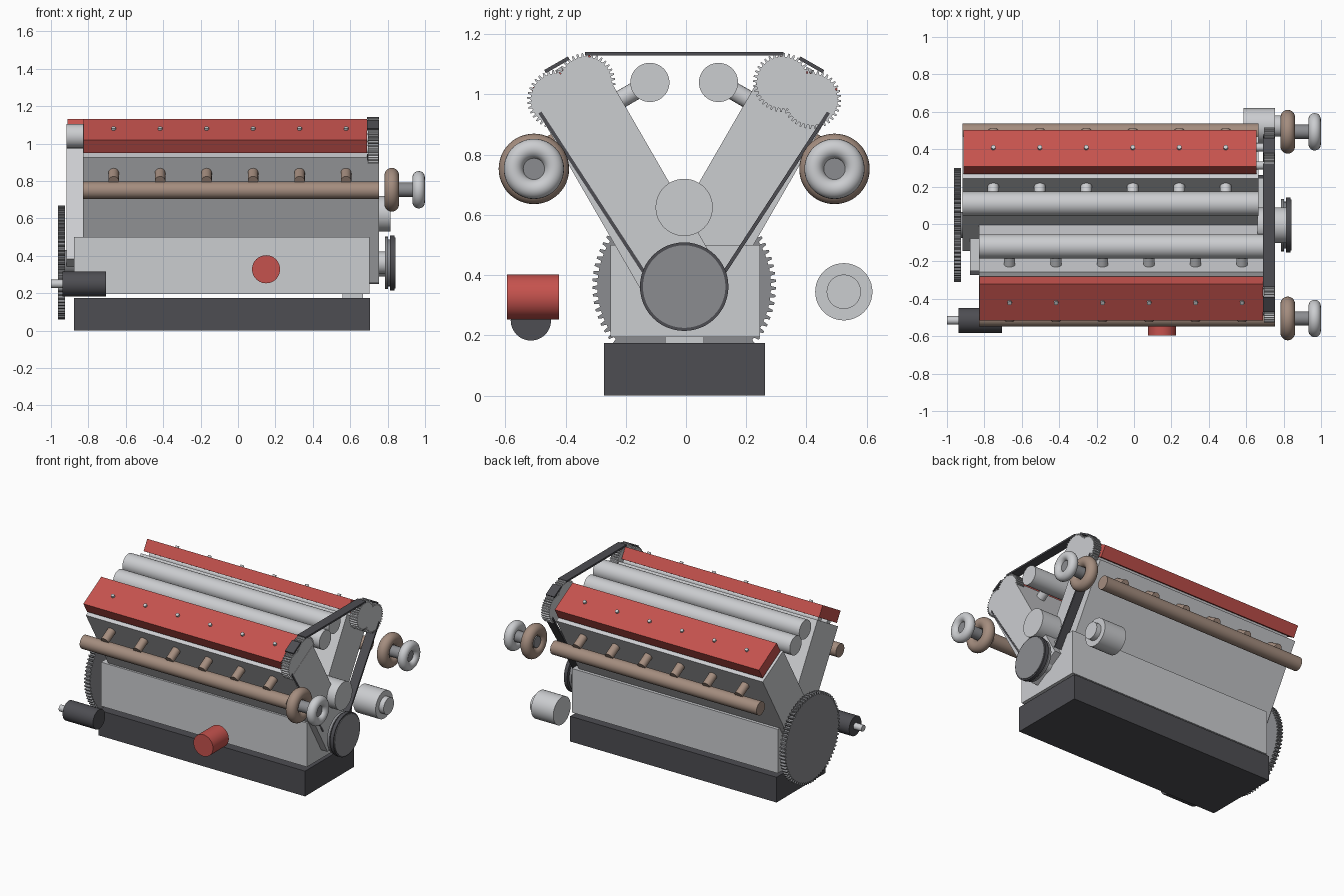
import bpy, bmesh, math
from mathutils import Vector, Matrix

old = bpy.data.objects.get("Cube")
if old:
    bpy.data.objects.remove(old, do_unlink=True)

YC, CRANK_Z = -0.006, 0.362          # engine mid plane and crank height
TILT = math.radians(30)
X = Vector((1, 0, 0))


def material(name, color):
    m = bpy.data.materials.new(name)
    m.use_nodes = True
    m.diffuse_color = (*color, 1)
    m.node_tree.nodes["Principled BSDF"].inputs["Base Color"].default_value = (*color, 1)
    return m


ALLOY = material("light alloy", (0.6, 0.61, 0.63))
STEEL = material("mid grey steel", (0.26, 0.265, 0.28))
DARK = material("dark grey", (0.075, 0.075, 0.085))
RED = material("red paint", (0.56, 0.085, 0.075))
BROWN = material("exhaust brown", (0.37, 0.265, 0.21))
parts = []


def finish(name, bm, mat):
    bmesh.ops.recalc_face_normals(bm, faces=bm.faces)
    mesh = bpy.data.meshes.new(name)
    bm.to_mesh(mesh)
    bm.free()
    mesh.materials.append(mat)
    ob = bpy.data.objects.new(name, mesh)
    bpy.context.collection.objects.link(ob)
    parts.append(ob)
    return ob


def prism(name, points, x0, x1, mat):
    """Extrude a y-z outline along x."""
    bm = bmesh.new()
    face = bm.faces.new([bm.verts.new((x0, y, z)) for y, z in points])
    new = bmesh.ops.extrude_face_region(bm, geom=[face])["geom"]
    bmesh.ops.translate(bm, vec=X * (x1 - x0),
                        verts=[v for v in new if isinstance(v, bmesh.types.BMVert)])
    return finish(name, bm, mat)


def box(name, x, y, z, mat):
    return prism(name, [(y[0], z[0]), (y[1], z[0]), (y[1], z[1]), (y[0], z[1])], *x, mat)


def rod(name, a, b, r, mat, sides=32):
    """Cylinder between two points."""
    a, b = Vector(a), Vector(b)
    bm = bmesh.new()
    turn = (b - a).to_track_quat('Z', 'Y').to_matrix().to_4x4()
    bmesh.ops.create_cone(bm, cap_ends=True, segments=sides, radius1=r, radius2=r,
                          depth=(b - a).length, matrix=Matrix.Translation((a + b) / 2) @ turn)
    return finish(name, bm, mat)


def disc(name, x0, x1, y, z, r, mat, sides=48):
    return rod(name, (x0, y, z), (x1, y, z), r, mat, sides)


def gear(name, x0, x1, y, z, r, depth, teeth, mat):
    outline = []
    for i in range(teeth):
        for frac, rad in ((0, r - depth), (0.4, r - depth), (0.55, r), (0.85, r)):
            t = math.tau * (i + frac) / teeth
            outline.append((y + rad * math.cos(t), z + rad * math.sin(t)))
    return prism(name, outline, x0, x1, mat)


def ring(name, x, y, z, major, minor, mat):
    """Torus around the x axis."""
    bpy.ops.mesh.primitive_torus_add(location=(x, y, z), rotation=(0, math.pi / 2, 0),
                                     major_radius=major, minor_radius=minor,
                                     major_segments=48, minor_segments=20)
    ob = bpy.context.object
    ob.name = name
    ob.data.materials.append(mat)
    parts.append(ob)


def strip(name, a, b, mat=DARK, thick=0.012):
    """Flat belt run between two y-z points."""
    a, b = Vector(a), Vector(b)
    n = (b - a).orthogonal().normalized() * thick / 2
    prism(name, [a + n, b + n, b - n, a - n], 0.69, 0.755, mat)


# Sump and crankcase
box("oil_pan", (-0.878, 0.705), (-0.272, 0.262), (0, 0.175), DARK)
box("crankcase", (-0.876, 0.704), (-0.25, 0.245), (0.195, 0.5), ALLOY)
box("oil_pickup", (0.56, 0.667), (-0.07, 0.06), (0.17, 0.2), ALLOY)

# Flywheel and crank ends
gear("flywheel", -0.963, -0.925, YC, 0.364, 0.305, 0.017, 75, STEEL)
disc("rear_crank_hub", -0.93, -0.86, YC, CRANK_Z, 0.07, STEEL)
disc("front_crank_hub", 0.69, 0.79, YC, CRANK_Z, 0.06, ALLOY)
disc("pulley_rear_flange", 0.785, 0.803, YC, CRANK_Z, 0.14, STEEL)
disc("pulley_groove", 0.8, 0.818, YC, CRANK_Z, 0.125, STEEL)
disc("pulley_rim", 0.813, 0.838, YC, CRANK_Z, 0.147, DARK)
disc("pulley_face", 0.83, 0.842, YC, CRANK_Z, 0.137, STEEL)
disc("water_pump", 0.66, 0.815, YC, 0.625, 0.095, ALLOY)

# Two staggered cylinder banks with everything that hangs on them
for side, label, shift in ((-1, "right", 0.0), (1, "left", -0.087)):

    def at(d, off):
        """Bank point: d along its axis, off outward from the axis."""
        return (YC + side * (d * math.sin(TILT) + off * math.cos(TILT)),
                CRANK_Z + d * math.cos(TILT) - off * math.sin(TILT))

    def slab(name, d0, d1, half, x0, x1, mat):
        prism(label + name, [at(d0, -half), at(d0, half), at(d1, half), at(d1, -half)],
              x0 + shift, x1 + shift, mat)

    def mid(y, z):
        return (YC + side * y, z)

    slab("_cylinder_block", -0.05, 0.552, 0.13, -0.83, 0.753, ALLOY)
    slab("_cylinder_head", 0.552, 0.725, 0.13, -0.83, 0.753, ALLOY)
    cover_end = 0.69 if side < 0 else 0.742
    slab("_valve_cover", 0.743, 0.824, 0.113, -0.825, cover_end, RED)

    # Camshafts and their timing gears
    for k, off in enumerate((-0.056, 0.056)):
        y, z = at(0.75, off)
        disc(f"{label}_camshaft_{k}", -0.8 + shift, 0.7, *at(0.735, off), 0.022, ALLOY, 16)
        gear(f"{label}_cam_gear_{k}", 0.695, 0.752, y, z, 0.098, 0.012, 36, ALLOY)

    # Intake plenum and exhaust manifold
    disc(label + "_intake_plenum", -0.83 + shift, 0.753 + shift, *mid(0.114, 1.04), 0.065, ALLOY)
    disc(label + "_exhaust_pipe", -0.83 + shift, 0.753 + shift, *mid(0.497, 0.75), 0.046, BROWN)

    # Per-cylinder runners and cover bolts
    for i in range(6):
        x = -0.665 + 0.2485 * i + shift
        rod(f"{label}_intake_runner_{i}", (x, *mid(0.114, 1.04)), (x, *mid(0.27, 0.95)),
            0.03, ALLOY, 20)
        rod(f"{label}_exhaust_runner_{i}", (x, *mid(0.505, 0.8)), (x, *mid(0.39, 0.866)),
            0.028, BROWN, 20)
        rod(f"{label}_cover_bolt_{i}", (x, *at(0.815, 0)), (x, *at(0.836, 0)), 0.012, ALLOY, 12)

    # Turbocharger
    y, z = mid(0.499, 0.753)
    ring(label + "_turbine_housing", 0.822, y, z, 0.078, 0.039, BROWN)
    ring(label + "_compressor_housing", 0.966, y, z, 0.067, 0.033, ALLOY)
    disc(label + "_turbo_shaft", 0.795, 0.975, y, z, 0.038, STEEL)

    # Timing belt runs
    strip(label + "_belt_long_run", mid(0.479, 0.94), mid(0.135, 0.412))
    strip(label + "_belt_short_run", mid(0.462, 1.076), mid(0.383, 1.121))

strip("belt_top_run", (YC - 0.33, 1.135), (YC + 0.33, 1.135))

# Accessories
disc("alternator", 0.585, 0.755, 0.524, 0.345, 0.095, ALLOY)
disc("alternator_boss", 0.75, 0.79, 0.524, 0.345, 0.057, ALLOY)
rod("oil_filter", (0.15, -0.595, 0.328), (0.15, -0.422, 0.328), 0.075, RED, 48)
disc("starter_motor", -0.938, -0.705, -0.515, 0.25, 0.067, DARK)
disc("starter_shaft", -1.0, -0.93, -0.515, 0.25, 0.022, ALLOY)

# Smooth round parts, keep edges crisp
bpy.ops.object.select_all(action='DESELECT')
for ob in parts:
    ob.select_set(True)
bpy.context.view_layer.objects.active = parts[0]
bpy.ops.object.shade_smooth_by_angle(angle=math.radians(32))
